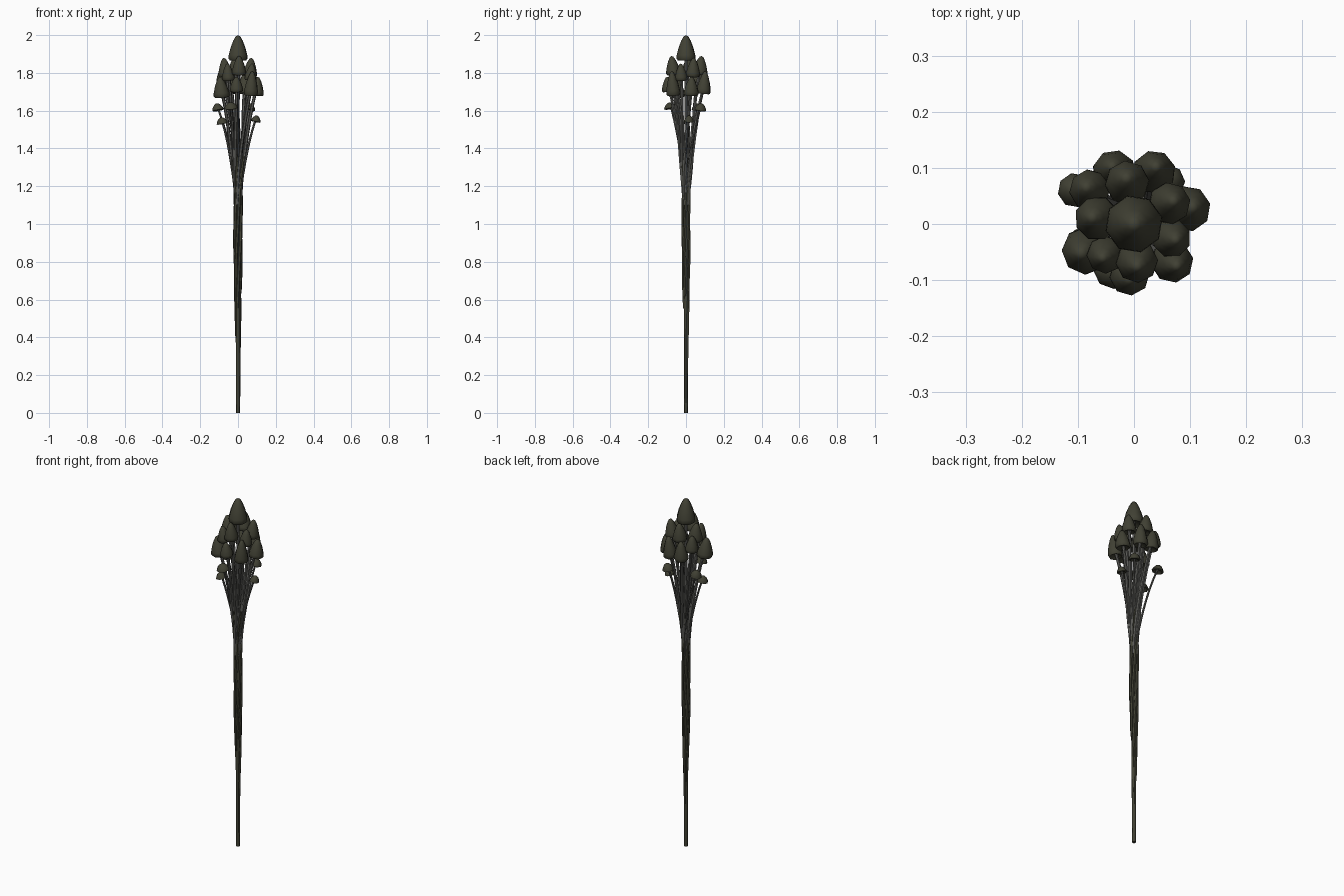
import bpy, bmesh, math, random
from mathutils import Vector, Matrix

if "Cube" in bpy.data.objects:
    bpy.data.objects.remove(bpy.data.objects["Cube"])

random.seed(4)

def material(name, col):
    m = bpy.data.materials.new(name)
    m.diffuse_color = (*col, 1)
    m.use_nodes = True
    m.node_tree.nodes["Principled BSDF"].inputs["Base Color"].default_value = m.diffuse_color
    return m

OLIVE = material("dark olive", (0.052, 0.052, 0.034))
GREY = material("stalk grey", (0.10, 0.10, 0.092))

def finish(name, bm, mat):
    bmesh.ops.recalc_face_normals(bm, faces=bm.faces)
    me = bpy.data.meshes.new(name)
    bm.to_mesh(me)
    bm.free()
    me.materials.append(mat)
    ob = bpy.data.objects.new(name, me)
    bpy.context.collection.objects.link(ob)
    bpy.ops.object.select_all(action='DESELECT')
    ob.select_set(True)
    bpy.context.view_layer.objects.active = ob
    bpy.ops.object.shade_smooth_by_angle(angle=math.radians(50))
    return ob

def skin(bm, rings):
    n = len(rings[0])
    for a, b in zip(rings, rings[1:]):
        for i in range(n):
            j = (i + 1) % n
            bm.faces.new((a[i], a[j], b[j], b[i]))

def tube(name, pts, radii, mat, sides=6):
    """Tapered tube with horizontal rings (all paths run upwards)."""
    bm = bmesh.new()
    rings = []
    for p, r in zip(pts, radii):
        rings.append([bm.verts.new((p[0] + r * math.cos(k * math.tau / sides),
                                    p[1] + r * math.sin(k * math.tau / sides), p[2]))
                      for k in range(sides)])
    skin(bm, rings)
    bm.faces.new(rings[0])
    bm.faces.new(rings[-1])
    return finish(name, bm, mat)

TALL = [(0.3, 0.10), (0.85, 0.0), (1.0, 0.08), (0.97, 0.22), (0.78, 0.50),
        (0.50, 0.78), (0.24, 0.95)]
FLAT = [(0.3, 0.25), (0.8, 0.0), (1.0, 0.08), (0.92, 0.35), (0.65, 0.70), (0.3, 0.94)]

def cap(name, x, y, zb, zt, r, profile, tilt, sides=8):
    bm = bmesh.new()
    h = zt - zb
    spin = random.random()
    rings = [[bm.verts.new((r * f * math.cos(k * math.tau / sides + spin),
                            r * f * math.sin(k * math.tau / sides + spin), h * t))
              for k in range(sides)] for f, t in profile]
    skin(bm, rings)
    bm.faces.new(rings[0])
    tip = bm.verts.new((0, 0, h))
    for k in range(sides):
        bm.faces.new((rings[-1][k], rings[-1][(k + 1) % sides], tip))
    # lean the cap outwards
    axis = Vector((-y, x, 0))
    rot = Matrix.Rotation(tilt, 4, axis) if axis.length > 0.001 else Matrix()
    bm.transform(Matrix.Translation((x, y, zb)) @ rot)
    return finish(name, bm, OLIVE)

def stalk(name, x, y, z, r):
    """Stalk from the twisted bundle, fanning out to a cap."""
    ang, reach = math.atan2(y, x), math.hypot(x, y)
    z0, n = 1.1, 9
    pts, radii = [], []
    for i in range(n):
        t = i / (n - 1)
        d = min(reach, 0.011) * (1 - t) + reach * t ** 1.35 * (1 - 0.12 * math.sin(math.pi * t))
        a = ang - 1.3 * (1 - t) ** 2
        pts.append((d * math.cos(a), d * math.sin(a), z0 + (z - z0) * t))
        radii.append(r * (1.0 - 0.15 * t))
    tube(name, pts, radii, GREY)

# x, y, bottom, top, radius of the tall caps
tall = [(0, 0, 1.865, 2.0, 0.052),
        (-0.012, 0.072, 1.79, 1.89, 0.04), (-0.065, 0.01, 1.78, 1.88, 0.04),
        (0.062, 0.036, 1.78, 1.88, 0.038), (0.005, -0.066, 1.79, 1.89, 0.038),
        (0.066, -0.025, 1.76, 1.85, 0.035), (-0.078, 0.06, 1.74, 1.83, 0.037),
        (-0.05, -0.054, 1.76, 1.85, 0.034), (-0.085, -0.047, 1.67, 1.78, 0.043),
        (0.095, 0.027, 1.68, 1.78, 0.041), (-0.035, 0.092, 1.69, 1.80, 0.039),
        (0.035, 0.091, 1.69, 1.81, 0.039), (0.067, -0.066, 1.68, 1.81, 0.038),
        (-0.008, -0.091, 1.70, 1.78, 0.036)]
for i, (x, y, zb, zt, r) in enumerate(tall):
    cap(f"tall_cap_{i}", x, y, zb, zt, r, TALL, math.radians(6))
    stalk(f"tall_stalk_{i}", x, y, zb + 0.03, 0.010)

# small flat caps below the cluster
flat = [(-0.105, 0.06, 1.60, 1.64, 0.031), (-0.083, -0.03, 1.53, 1.565, 0.030),
        (-0.037, -0.08, 1.61, 1.645, 0.036), (0.06, 0.075, 1.60, 1.64, 0.031),
        (0.093, 0.015, 1.54, 1.575, 0.026)]
for i, (x, y, zb, zt, r) in enumerate(flat):
    cap(f"flat_cap_{i}", x, y, zb, zt, r, FLAT, math.radians(12))
    stalk(f"flat_stalk_{i}", x, y, zb + 0.012, 0.007)

# straight core of the staff
zs = [0, 0.2, 0.4, 0.6, 0.8, 1.0, 1.2, 1.35]
tube("staff_core", [(0, 0, z) for z in zs],
     [0.010, 0.011, 0.011, 0.012, 0.013, 0.014, 0.015, 0.012], OLIVE, 8)

# vines twisting around the core, starting at different heights
for i, start in enumerate((0.02, 0.18, 0.35, 0.55, 0.62)):
    n = 18
    pts, radii = [], []
    for k in range(n):
        t = k / (n - 1)
        z = start + (1.36 - start) * t
        d = 0.003 + 0.013 * min(1, max(0, (z - 0.25) / 0.6)) + 0.016 * max(0, (z - 1.2) / 0.16)
        a = i * math.tau / 5 + 3.6 * max(0, z - 0.4)
        pts.append((d * math.cos(a), d * math.sin(a), z))
        radii.append(0.0095 if 0 < k < n - 1 else 0.006)
    tube(f"twisted_vine_{i}", pts, radii, OLIVE)
